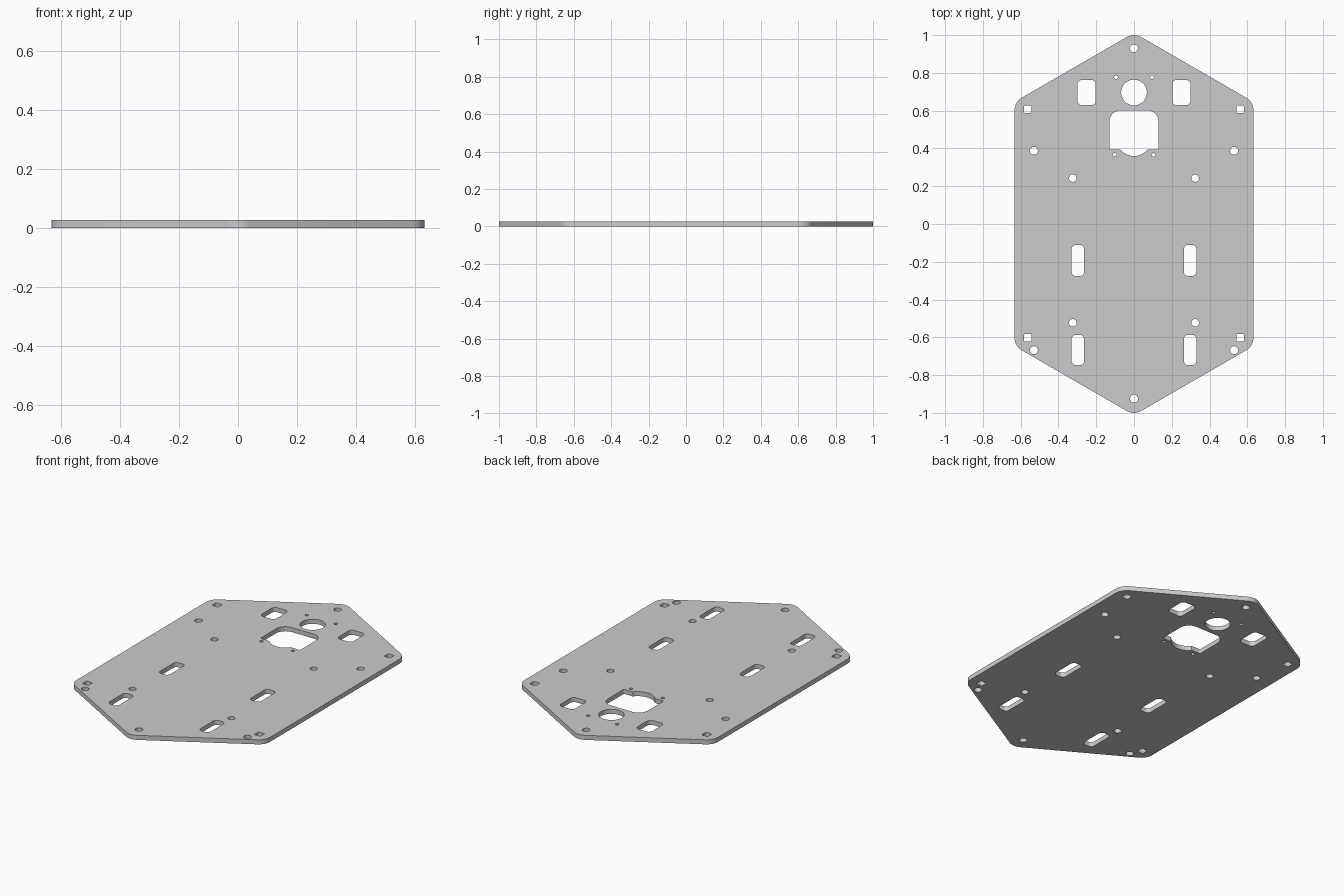
import bpy, bmesh, math
from mathutils import Vector

if "Cube" in bpy.data.objects:
    bpy.data.objects.remove(bpy.data.objects["Cube"])

THICK = 0.027


def fillet(points, radii, steps=8):
    """Round every corner of a convex polygon."""
    out, n = [], len(points)
    for i in range(n):
        p = Vector(points[i])
        a = (Vector(points[i - 1]) - p).normalized()
        b = (Vector(points[(i + 1) % n]) - p).normalized()
        half = a.angle(b) / 2
        r = radii[i]
        centre = p + (a + b).normalized() * (r / math.sin(half))
        t0 = p + a * (r / math.tan(half)) - centre
        t1 = p + b * (r / math.tan(half)) - centre
        sweep = math.pi - 2 * half
        for k in range(steps + 1):
            f = k / steps
            v = (t0 * math.sin((1 - f) * sweep) + t1 * math.sin(f * sweep)) / math.sin(sweep)
            out.append(tuple(centre + v))
    return out


def circle(x, y, r, n=32):
    return [(x + r * math.cos(2 * math.pi * i / n), y + r * math.sin(2 * math.pi * i / n))
            for i in range(n)]


def rounded_rect(x, y, hx, hy, r):
    pts = [(x - hx, y - hy), (x + hx, y - hy), (x + hx, y + hy), (x - hx, y + hy)]
    return fillet(pts, [r] * 4)


# Outline: elongated hexagon with rounded corners
R, W = 0.075, 0.632
tip = 1 + R * (1 / math.cos(math.pi / 6) - 1)
side = tip - W * math.tan(math.pi / 6)
hexagon = [(0, -tip), (W, -side), (W, side), (0, tip), (-W, side), (-W, -side)]
loops = [fillet(hexagon, [R] * 6)]

# Centre-line holes
loops += [circle(0, 0.93, 0.021), circle(0, -0.924, 0.021), circle(0, 0.696, 0.068, 64)]

# Large window: rounded top corners, shallow arc at the bottom
top = fillet([(-0.13, 0.394), (0.13, 0.394), (0.13, 0.602), (-0.13, 0.602)],
             [0.006, 0.006, 0.06, 0.06])
arc = []
for k in range(17):
    a = math.radians(-90 - 50.6 + 101.2 * k / 16)
    arc.append((0.0932 * math.cos(a), 0.453 + 0.0932 * math.sin(a)))
loops.append(top[:9] + arc + top[9:])

# Mirrored holes, square holes and slots
for s in (-1, 1):
    for x, y, r in ((0.095, 0.777, 0.01), (0.103, 0.366, 0.01), (0.53, 0.388, 0.021),
                    (0.324, 0.243, 0.02), (0.324, -0.523, 0.02), (0.53, -0.668, 0.021)):
        loops.append(circle(s * x, y, r))
    for x, y, hx, hy, r in ((0.562, 0.608, 0.02, 0.02, 0.006),
                            (0.562, -0.602, 0.02, 0.02, 0.006),
                            (0.251, 0.696, 0.048, 0.067, 0.024),
                            (0.297, -0.193, 0.033, 0.082, 0.022),
                            (0.297, -0.667, 0.033, 0.08, 0.022)):
        loops.append(rounded_rect(s * x, y, hx, hy, r))

# Filled, extruded profile
curve = bpy.data.curves.new("base_plate", 'CURVE')
curve.dimensions = '2D'
curve.fill_mode = 'BOTH'
curve.extrude = THICK / 2
for loop in loops:
    sp = curve.splines.new('POLY')
    sp.points.add(len(loop) - 1)
    for p, (x, y) in zip(sp.points, loop):
        p.co = (x, y, 0, 1)
    sp.use_cyclic_u = True
plate = bpy.data.objects.new("base_plate", curve)
bpy.context.collection.objects.link(plate)
bpy.context.view_layer.objects.active = plate
plate.select_set(True)
bpy.ops.object.convert(target='MESH')
plate = bpy.context.object

# Weld the walls to the faces and stand the plate on the ground
bm = bmesh.new()
bm.from_mesh(plate.data)
bmesh.ops.remove_doubles(bm, verts=bm.verts, dist=1e-5)
bmesh.ops.translate(bm, verts=bm.verts, vec=(0, 0, THICK / 2))
bmesh.ops.recalc_face_normals(bm, faces=bm.faces)
bm.to_mesh(plate.data)
bm.free()
bpy.ops.object.shade_smooth_by_angle(angle=math.radians(30))
